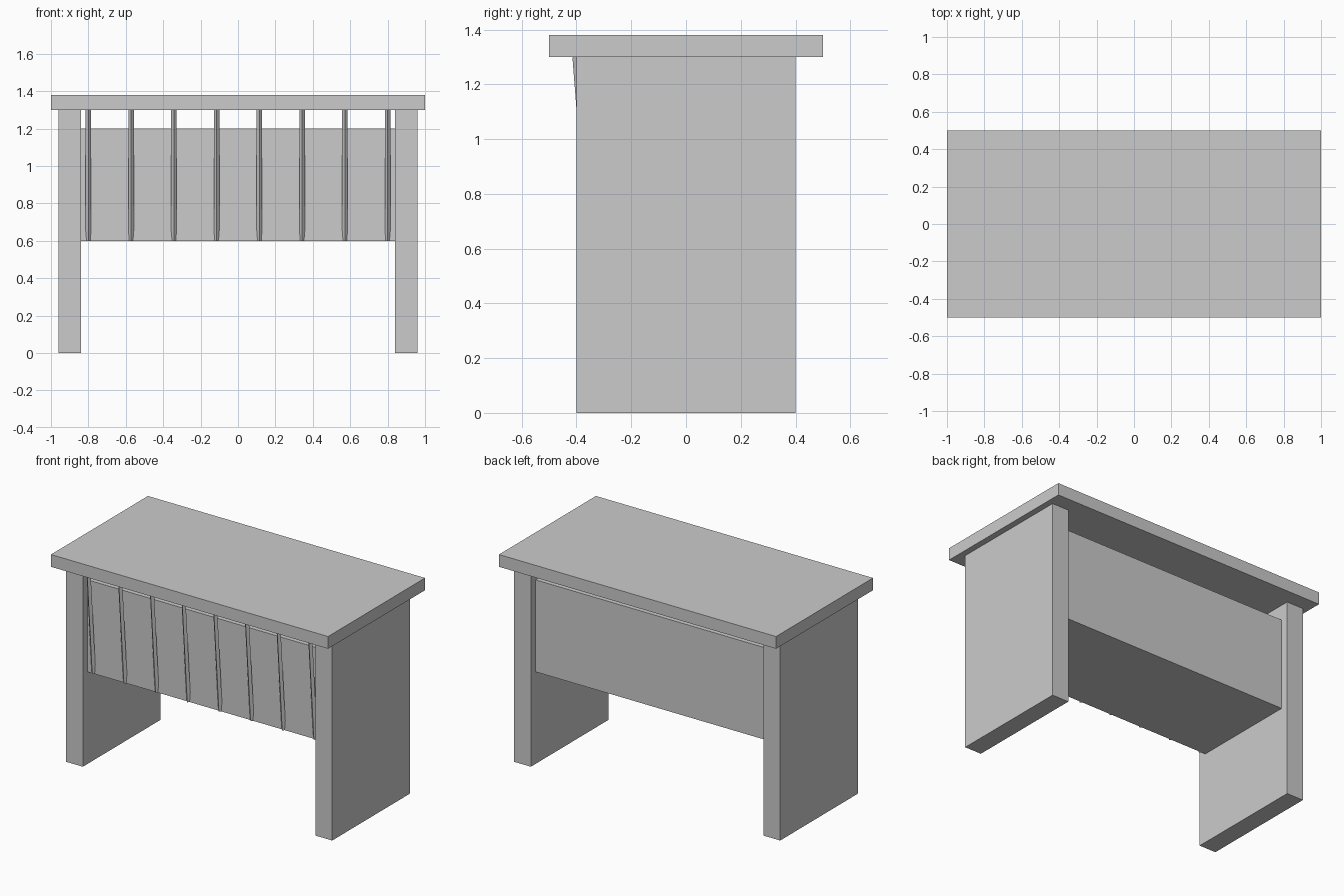
import bpy
import math
from mathutils import Vector

if "Cube" in bpy.data.objects:
    bpy.data.objects.remove(bpy.data.objects["Cube"], do_unlink=True)

# Single plain grey finish
grey = bpy.data.materials.new("plain_grey")
grey.use_nodes = True
GREY = (0.6, 0.6, 0.6, 1.0)
grey.diffuse_color = GREY
for node in grey.node_tree.nodes:
    if node.type == "BSDF_PRINCIPLED":
        node.inputs["Base Color"].default_value = GREY


def box(name, low, high):
    """Axis-aligned box between two corners."""
    low, high = Vector(low), Vector(high)
    bpy.ops.mesh.primitive_cube_add(size=1, location=(low + high) / 2)
    obj = bpy.context.object
    obj.name = name
    obj.scale = high - low
    bpy.ops.object.transform_apply(location=False, rotation=False, scale=True)
    obj.data.materials.append(grey)
    return obj


def bar(name, start, end, radius):
    """Four-sided rod with one edge facing forward."""
    start, end = Vector(start), Vector(end)
    axis = end - start
    bpy.ops.mesh.primitive_cylinder_add(
        vertices=4, radius=radius, depth=axis.length, location=(start + end) / 2,
        rotation=(math.atan2(-axis.y, axis.z), 0, 0))
    obj = bpy.context.object
    obj.name = name
    obj.data.materials.append(grey)
    return obj


# Overhanging top slab
box("table_top", (-1, -0.5, 1.3), (1, 0.5, 1.38))

# Full-depth side panels
for name, side in (("left_side_panel", 1), ("right_side_panel", -1)):
    inner, outer = sorted((side * 0.84, side * 0.96))
    box(name, (inner, -0.4, 0), (outer, 0.4, 1.3))

# Closed compartment hung between the sides, with a gap under the top
box("compartment", (-0.84, -0.35, 0.6), (0.84, 0.35, 1.2))

# Row of bars leaning forward against the compartment
BARS = 8
for i in range(BARS):
    x = -0.8 + 1.6 * i / (BARS - 1)
    bar(f"front_bar_{i + 1}", (x, -0.345, 0.6), (x, -0.4, 1.3), 0.015)
